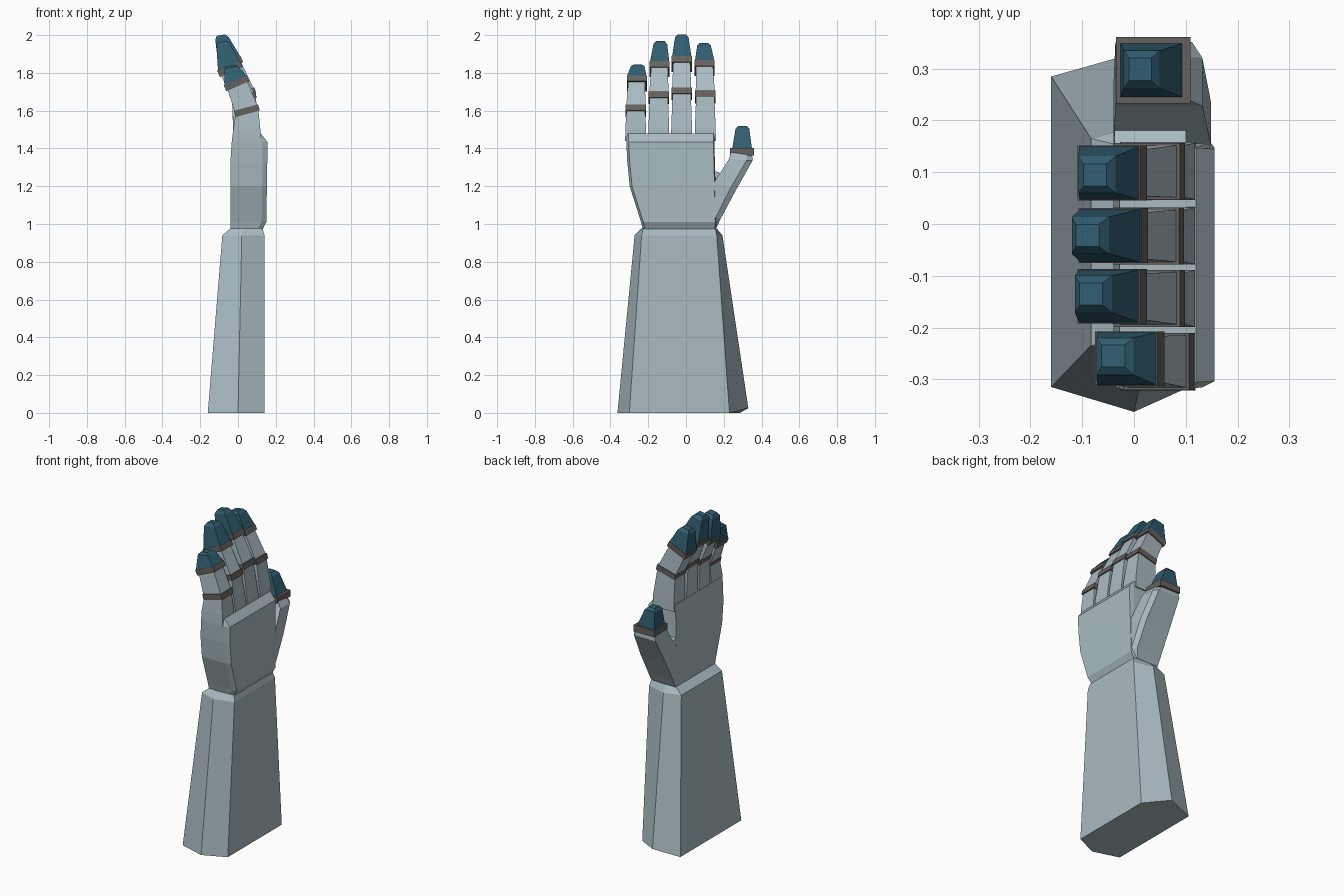
import bpy, bmesh
from math import sin, cos, radians
from mathutils import Vector

if "Cube" in bpy.data.objects:
    bpy.data.objects.remove(bpy.data.objects["Cube"])


def material(name, rgb):
    m = bpy.data.materials.new(name)
    m.diffuse_color = (*rgb, 1)
    m.use_nodes = True
    m.node_tree.nodes["Principled BSDF"].inputs["Base Color"].default_value = m.diffuse_color
    return m


BODY = material("pale_shell", (0.40, 0.50, 0.54))
JOINT = material("joint_grey", (0.13, 0.12, 0.115))
TIP = material("fingertip_blue", (0.03, 0.11, 0.16))


def loft(name, rings, mat):
    """Skin equal-length point rings and cap both ends."""
    bm = bmesh.new()
    rows = [[bm.verts.new(p) for p in r] for r in rings]
    n = len(rows[0])
    for a, b in zip(rows, rows[1:]):
        for i in range(n):
            j = (i + 1) % n
            bm.faces.new((a[i], a[j], b[j], b[i]))
    bm.faces.new(rows[0][::-1])
    bm.faces.new(rows[-1])
    bmesh.ops.recalc_face_normals(bm, faces=bm.faces)
    me = bpy.data.meshes.new(name)
    bm.to_mesh(me)
    bm.free()
    me.materials.append(mat)
    ob = bpy.data.objects.new(name, me)
    bpy.context.collection.objects.link(ob)
    return ob


def rect(c, hx, hy, tilt=0.0):
    """Rectangular ring around c, tilted towards -x."""
    t = radians(tilt)
    u = Vector((cos(t), 0, sin(t)))
    v = Vector((0, 1, 0))
    return [Vector(c) + u * hx * a + v * hy * b
            for a, b in ((-1, -1), (1, -1), (1, 1), (-1, 1))]


def band(name, c, hx, hy, tilt, h=0.034):
    """Thin joint collar."""
    d = Vector((-sin(radians(tilt)), 0, cos(radians(tilt)))) * h / 2
    c = Vector(c)
    loft(name, [rect(c - d, hx, hy, tilt), rect(c + d, hx, hy, tilt)], JOINT)


def cap(name, base, end, hx, hy, t0, t1):
    """Tapered fingertip with a chamfered end."""
    a, b = Vector(base), Vector(end)
    loft(name, [rect(a, hx, hy, t0),
                rect(a.lerp(b, 0.87), hx * 0.58, hy * 0.70, t1),
                rect(b, hx * 0.36, hy * 0.42, t1)], TIP)


# Forearm: tapering six-sided sleeve, narrowed at the wrist
def hexa(x0, xm, x1, y0, ym0, y1, Y0, Ym, Y1, z):
    return [(x0, y0, z), (xm, ym0, z), (x1, y1, z),
            (x1, Y1, z), (xm, Ym, z), (x0, Y0, z)]


base = hexa(-0.16, 0.0, 0.14, -0.315, -0.363, -0.30, 0.285, 0.33, 0.23, 0)
base[4] = (0.0, 0.33, 0.025)
loft("forearm", [
    base,
    hexa(-0.083, 0.02, 0.14, -0.235, -0.272, -0.235, 0.165, 0.193, 0.163, 0.94),
    hexa(-0.04, 0.03, 0.13, -0.228, -0.235, -0.225, 0.155, 0.162, 0.155, 0.977),
], BODY)


# Palm: flat slab with chamfered edges on the +x side
def palm_ring(z, x0, x1, y0, y1, c=0.025):
    return [(x0, y0, z), (x1 - c, y0, z), (x1, y0 + c * 0.5, z),
            (x1, y1 - c * 0.2, z), (x1 - c, y1, z), (x0, y1, z)]


loft("palm", [
    palm_ring(0.972, -0.04, 0.13, -0.228, 0.157),
    palm_ring(1.01, -0.04, 0.15, -0.238, 0.16),
    palm_ring(1.20, -0.04, 0.153, -0.298, 0.156),
    palm_ring(1.33, -0.04, 0.155, -0.311, 0.153),
    palm_ring(1.435, -0.033, 0.156, -0.316, 0.15),
    palm_ring(1.48, -0.028, 0.12, -0.318, 0.152),
], BODY)

# Fingers: name, base y, tip y, first knuckle, second knuckle, tip (x, z)
FINGERS = [
    ("little", -0.266, -0.255, (0.047, 1.600), (-0.008, 1.745), (-0.040, 1.84)),
    ("ring", -0.144, -0.135, (0.030, 1.668), (-0.042, 1.820), (-0.083, 1.965)),
    ("middle", -0.023, -0.022, (0.028, 1.690), (-0.040, 1.847), (-0.090, 2.0)),
    ("index", 0.102, 0.095, (0.030, 1.672), (-0.042, 1.825), (-0.075, 1.955)),
]
for name, y0, y2, (ax, az), (bx, bz), (tx, tz) in FINGERS:
    y1 = (y0 + y2) / 2
    a, b = Vector((ax, y0, az)), Vector((bx, y1, bz))
    loft(name + "_lower_segment", [
        rect((0.046, y0, 1.44), 0.073, 0.056),
        rect((0.046, y0, 1.50), 0.072, 0.055, 4),
        rect(a, 0.062, 0.048, 15)], BODY)
    band(name + "_lower_joint", a, 0.066, 0.055, 15)
    loft(name + "_upper_segment", [
        rect(a, 0.062, 0.051, 17), rect(b, 0.056, 0.044, 24)], BODY)
    band(name + "_upper_joint", b, 0.066, 0.053, 24)
    cap(name + "_tip", b + Vector((-0.006, 0, 0.015)), (tx, y2, tz),
        0.063, 0.051, 24, 10)


# Thumb: angled loft from the wrist, rings given by inner and outer (y, z)
def thumb_ring(x0, x1, inner, outer, c=0.02):
    (iy, iz), (oy, oz) = inner, outer
    m = (iy + (oy - iy) * 0.75, iz + (oz - iz) * 0.75)
    return [(x0, iy, iz), (x1, iy, iz), (x1, *m), (x1 - c, oy, oz), (x0, oy, oz)]


loft("thumb_base", [
    thumb_ring(-0.038, 0.128, (0.05, 0.978), (0.16, 0.978)),
    thumb_ring(-0.040, 0.149, (0.08, 1.06), (0.182, 1.025)),
    thumb_ring(-0.040, 0.149, (0.152, 1.225), (0.262, 1.175)),
    thumb_ring(-0.036, 0.132, (0.228, 1.345), (0.352, 1.335)),
    thumb_ring(-0.030, 0.105, (0.240, 1.385), (0.350, 1.37)),
], BODY)
# Web of skin between thumb and palm, set back from the +x face
loft("thumb_web", [
    [(x, 0.12, 1.18), (x, 0.19, 1.20), (x, 0.195, 1.265), (x, 0.155, 1.28),
     (x, 0.12, 1.28)] for x in (-0.038, 0.10)], BODY)
band("thumb_joint", (0.037, 0.297, 1.382), 0.072, 0.064, 0, 0.04)
cap("thumb_tip", (0.034, 0.297, 1.40), (0.012, 0.299, 1.52), 0.060, 0.052, 0, 0)
